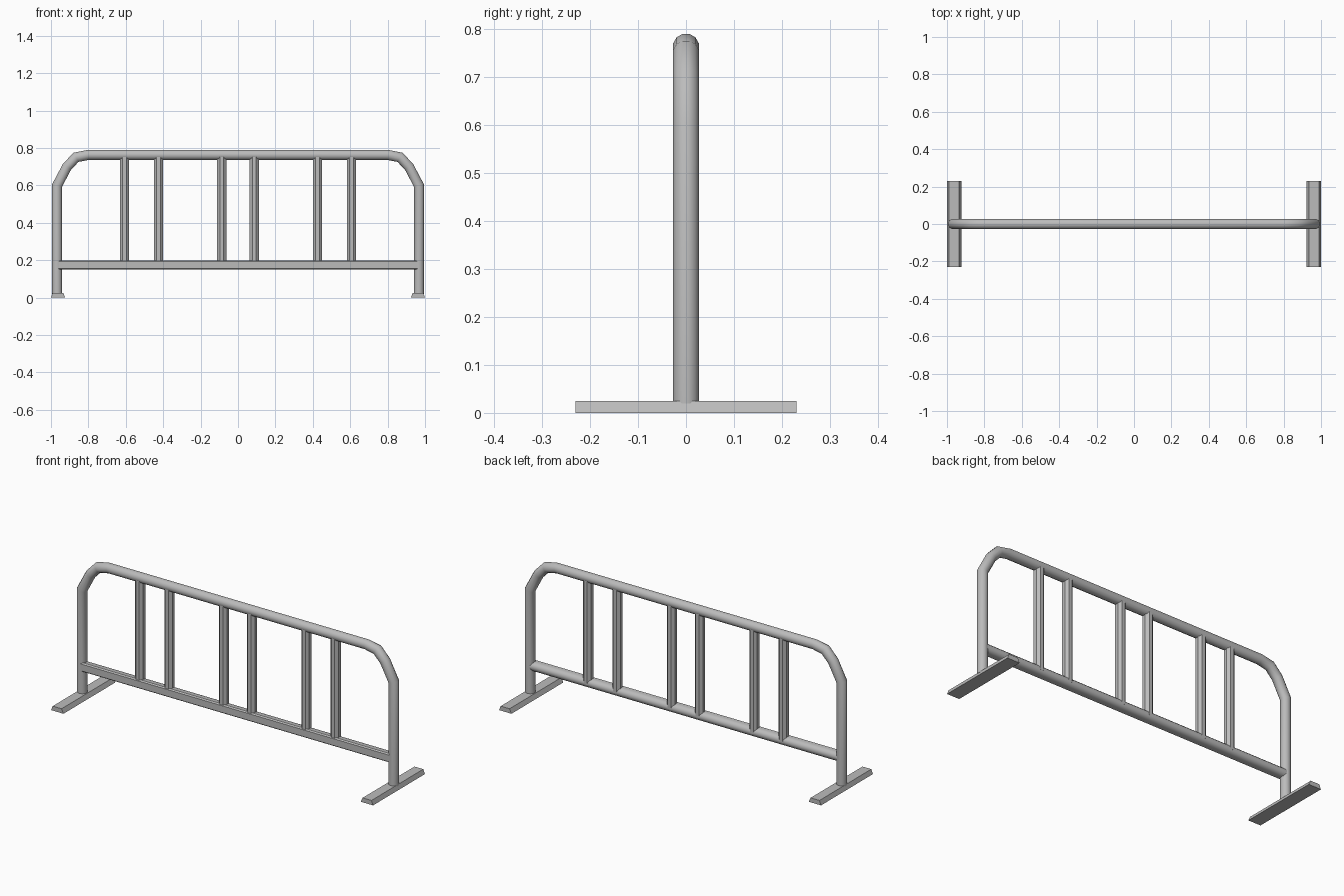
import bpy, bmesh, math
from mathutils import Vector

if "Cube" in bpy.data.objects:
    bpy.data.objects.remove(bpy.data.objects["Cube"])

steel = bpy.data.materials.new("galvanised_grey")
steel.diffuse_color = (0.5, 0.5, 0.5, 1)
steel.use_nodes = True
steel.node_tree.nodes["Principled BSDF"].inputs["Base Color"].default_value = steel.diffuse_color


def sweep(name, path, section, smooth=True):
    """Sweep a closed (side, depth) section along a path in the xz plane."""
    pts = [Vector((x, 0, z)) for x, z in path]
    bm = bmesh.new()
    rings = []
    for i, p in enumerate(pts):
        a = (p - pts[i - 1]).normalized() if i else None
        b = (pts[i + 1] - p).normalized() if i < len(pts) - 1 else None
        t = ((a or b) + (b or a)).normalized()
        side = Vector((-t.z, 0, t.x)) / max(t.dot(a or b), 0.5)
        rings.append([bm.verts.new(p + side * u + Vector((0, v, 0))) for u, v in section])
    n = len(section)
    for r0, r1 in zip(rings, rings[1:]):
        for k in range(n):
            bm.faces.new((r0[k], r0[(k + 1) % n], r1[(k + 1) % n], r1[k]))
    bm.faces.new(rings[0])
    bm.faces.new(rings[-1])
    bmesh.ops.recalc_face_normals(bm, faces=bm.faces)
    mesh = bpy.data.meshes.new(name)
    bm.to_mesh(mesh)
    bm.free()
    mesh.materials.append(steel)
    ob = bpy.data.objects.new(name, mesh)
    bpy.context.collection.objects.link(ob)
    if smooth:
        bpy.ops.object.select_all(action='DESELECT')
        ob.select_set(True)
        bpy.context.view_layer.objects.active = ob
        bpy.ops.object.shade_smooth_by_angle(angle=math.radians(40))
    return ob


def circle(r, n):
    return [(r * math.cos(2 * math.pi * (k + 0.5) / n),
             r * math.sin(2 * math.pi * (k + 0.5) / n)) for k in range(n)]


# Bent outer frame: both legs and the top rail in one tube
half = [(-0.967, 0.02), (-0.967, 0.6), (-0.914, 0.7), (-0.866, 0.75), (-0.8, 0.763)]
sweep("outer_frame", half + [(-x, z) for x, z in reversed(half)], circle(0.0275, 12))

# Bottom rail: flat front, rounded back
r = 0.025
section = [(-r, -0.02), (-0.019, -0.027), (0.019, -0.027), (r, -0.02)]
section += [(r * math.cos(a), r * math.sin(a)) for a in (math.pi * k / 6 for k in range(7))]
sweep("bottom_rail", [(-0.96, 0.174), (0.96, 0.174)], section)

# Upright bars in three pairs
for x in (0.087, 0.425, 0.607):
    for s in (-1, 1):
        sweep("upright_bar", [(s * x, 0.17), (s * x, 0.763)], circle(0.0265, 8))

# Tapered feet
for s in (-1, 1):
    bm = bmesh.new()
    ends = [[bm.verts.new((s * x, y, z)) for x, z in
             ((0.923, 0), (1.0, 0), (0.99, 0.025), (0.935, 0.025))] for y in (-0.23, 0.23)]
    for k in range(4):
        j = (k + 1) % 4
        bm.faces.new((ends[0][k], ends[0][j], ends[1][j], ends[1][k]))
    bm.faces.new(ends[0])
    bm.faces.new(ends[1])
    bmesh.ops.recalc_face_normals(bm, faces=bm.faces)
    mesh = bpy.data.meshes.new("foot")
    bm.to_mesh(mesh)
    bm.free()
    mesh.materials.append(steel)
    bpy.context.collection.objects.link(bpy.data.objects.new("foot", mesh))
